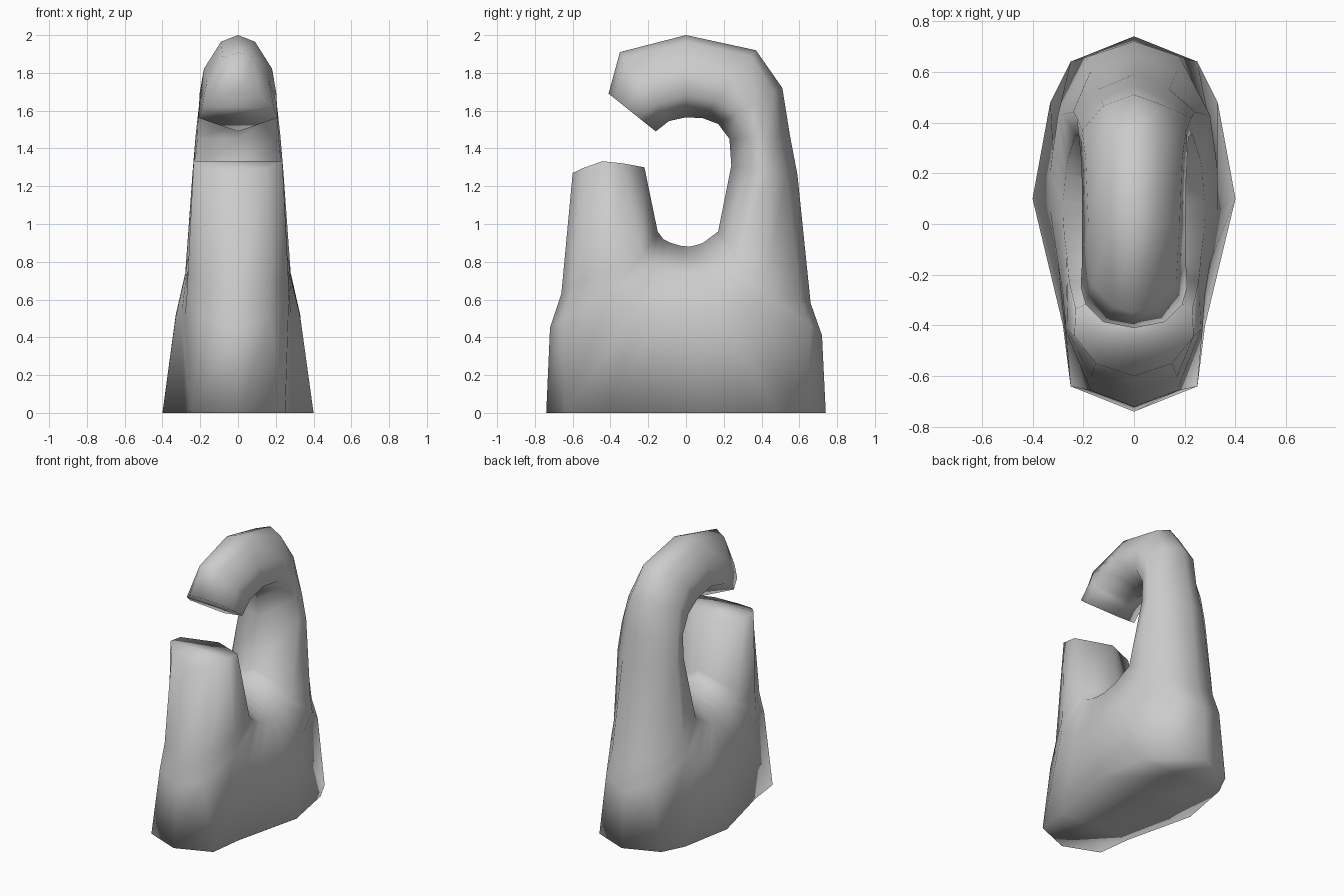
import bpy, bmesh
from mathutils import Vector

if "Cube" in bpy.data.objects:
    bpy.data.objects.remove(bpy.data.objects["Cube"])

# Sections swept round the hole, from the post top to the hook tip:
# inner y, z, outer y, z, half widths (inner edge, middle, outer corner), corner inset
SECTIONS = [
    (-.22, 1.30, -.60, 1.27, .23, .235, .15, .05),
    (-.15, .96, -.66, .63, .255, .265, .17, .07),
    (-.12, .92, -.72, .45, .26, .27, .17, .08),
    (-.08, .90, -.74, 0, .265, .28, .25, -.10),
    (-.03, .885, -.40, 0, .275, .30, .28, 0),
    (.02, .88, .10, 0, .28, .33, .40, 0),
    (.06, .89, .48, 0, .28, .33, .33, 0),
    (.09, .90, .74, 0, .275, .32, .25, .10),
    (.13, .93, .72, .41, .27, .30, .18, .08),
    (.17, .96, .66, .58, .26, .28, .17, .07),
    (.24, 1.31, .59, 1.26, .23, .24, .14, .06),
    (.23, 1.45, .55, 1.47, .215, .225, .13, .06),
    (.17, 1.53, .51, 1.72, .21, .205, .12, .05),
    (.09, 1.56, .37, 1.92, .205, .19, .10, .04),
    (0, 1.565, 0, 2.0, .205, .18, .09, .035),
    (-.09, 1.545, -.35, 1.91, .205, .165, .08, .04),
    (-.16, 1.49, -.41, 1.69, .21, .19, .12, .03),
]


def ring_points(iy, iz, oy, oz, we, wm, wc, c):
    inner, outer = Vector((0, iy, iz)), Vector((0, oy, oz))
    d = (outer - inner).normalized()
    # rim round the hole: radial at the bottom, along the section elsewhere
    if iz < 1:
        edge = inner + (inner - Vector((0, 0, 1.2))).normalized() * .155
    else:
        edge = inner + d * .115
    on_ground = oz == 0
    corner = Vector((0, oy - c, 0)) if on_ground else outer - d * c
    mid = edge.lerp(corner, .3 if on_ground else .5)
    half = []
    for p, w in ((edge, we), (mid, wm), (corner, wc)):
        half.append(Vector((w, p.y, p.z)))
    mirrored = [Vector((-p.x, p.y, p.z)) for p in reversed(half)]
    return [inner] + half + [outer] + mirrored


bm = bmesh.new()
rings = [[bm.verts.new(p) for p in ring_points(*s)] for s in SECTIONS]

# Raised crease across the post top
for i in (2, 6):
    rings[0][i].co.z += .05
for i in (1, 7):
    rings[0][i].co.z += .03
for i in (3, 5):
    rings[0][i].co.z += .02

# Skin between neighbouring sections
for a, b in zip(rings, rings[1:]):
    for i in range(8):
        j = (i + 1) % 8
        bm.faces.new((a[i], a[j], b[j], b[i]))

# Post top and hook tip, closed in strips across the width
for r in (rings[0], rings[-1]):
    bm.faces.new((r[0], r[1], r[7]))
    bm.faces.new((r[1], r[2], r[6], r[7]))
    bm.faces.new((r[2], r[3], r[5], r[6]))
    bm.faces.new((r[3], r[4], r[5]))

bmesh.ops.recalc_face_normals(bm, faces=bm.faces)
for f in bm.faces:
    f.smooth = True
mesh = bpy.data.meshes.new("hook_body")
bm.to_mesh(mesh)
bm.free()
body = bpy.data.objects.new("hook_body", mesh)
bpy.context.collection.objects.link(body)
